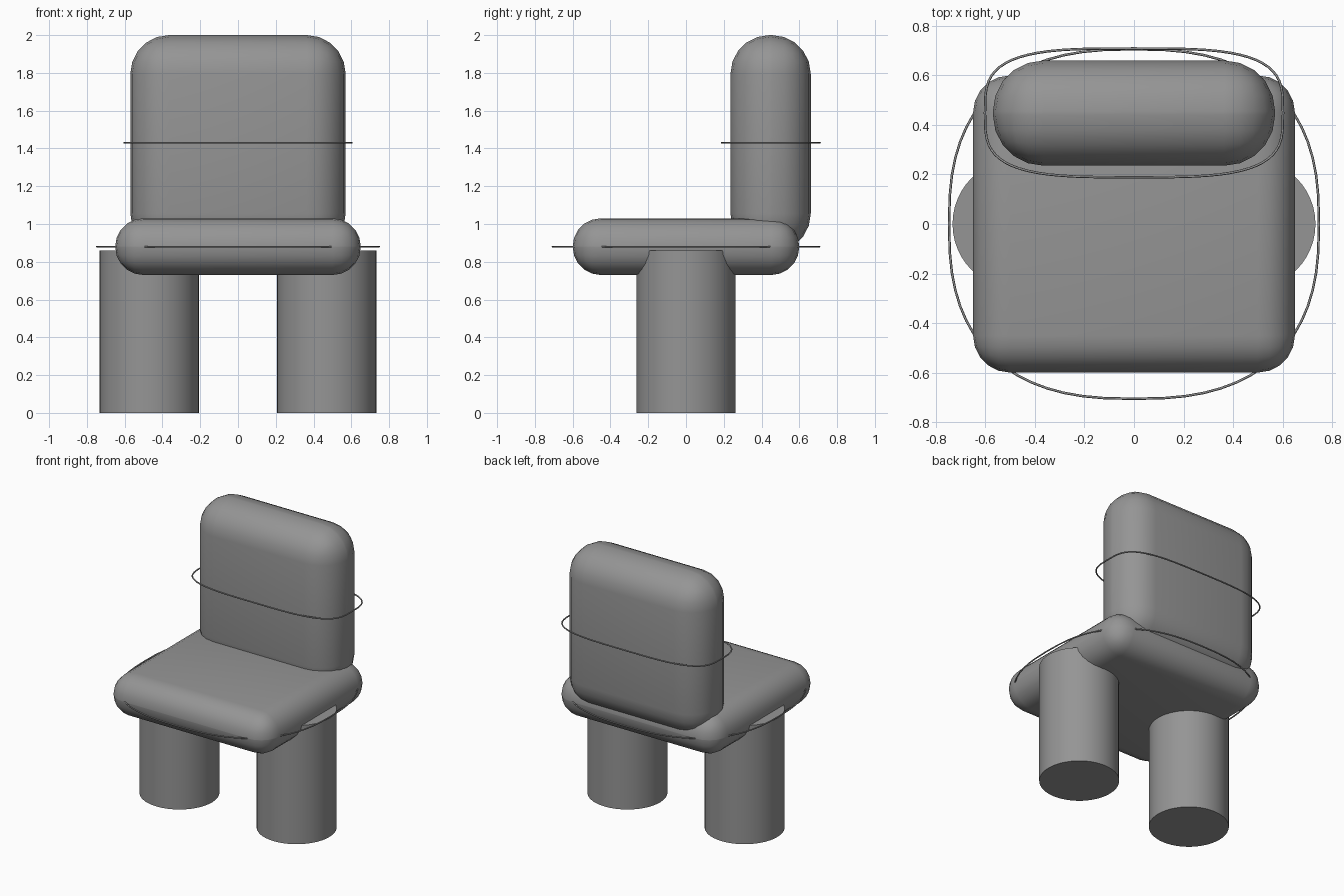
import bpy
from math import cos, sin, pi, copysign

cube = bpy.data.objects.get("Cube")
if cube:
    bpy.data.objects.remove(cube, do_unlink=True)


def make_material(name, value):
    mat = bpy.data.materials.new(name)
    mat.use_nodes = True
    mat.diffuse_color = (value, value, value, 1)
    mat.node_tree.nodes["Principled BSDF"].inputs["Base Color"].default_value = (value, value, value, 1)
    return mat


grey = make_material("soft grey", 0.3)


def finish(obj, name):
    obj.name = name
    obj.data.materials.append(grey)
    return obj


def cushion(name, center, size, radius):
    """Box with generously rounded edges."""
    bpy.ops.mesh.primitive_cube_add(size=1, location=center)
    obj = finish(bpy.context.object, name)
    obj.scale = size
    bpy.ops.object.transform_apply(location=False, rotation=False, scale=True)
    bevel = obj.modifiers.new("round edges", 'BEVEL')
    bevel.width = radius
    bevel.segments = 5
    bevel.limit_method = 'NONE'
    bpy.ops.object.modifier_apply(modifier=bevel.name)
    bpy.ops.object.shade_smooth_by_angle(angle=pi / 4)


def cord(name, center, half_x, half_y, power, count=64):
    """Thin wire loop following a rounded rectangle."""
    curve = bpy.data.curves.new(name, 'CURVE')
    curve.dimensions = '3D'
    curve.bevel_depth = 0.005
    curve.bevel_resolution = 1
    spline = curve.splines.new('POLY')
    spline.points.add(count - 1)
    spline.use_cyclic_u = True
    for i, point in enumerate(spline.points):
        c, s = cos(2 * pi * i / count), sin(2 * pi * i / count)
        x = half_x * copysign(abs(c) ** (2 / power), c)
        y = half_y * copysign(abs(s) ** (2 / power), s)
        point.co = (x, y, 0, 1)
    obj = bpy.data.objects.new(name, curve)
    obj.location = center
    bpy.context.collection.objects.link(obj)
    finish(obj, name)


# Cushions
cushion("seat", (0, 0, 0.88), (1.3, 1.2, 0.3), 0.149)
cushion("backrest", (0, 0.448, 1.425), (1.14, 0.425, 1.15), 0.205)

# Piping loops around the cushions
cord("seat_cord", (0, 0, 0.88), 0.747, 0.706, 2.55)
cord("backrest_cord", (0, 0.449, 1.43), 0.602, 0.26, 3.5)

# Round legs
for side, x in (("left", 0.47), ("right", -0.47)):
    bpy.ops.mesh.primitive_cylinder_add(vertices=48, radius=0.263, depth=0.86, location=(x, 0, 0.43))
    finish(bpy.context.object, side + "_leg")
    bpy.ops.object.shade_smooth_by_angle(angle=pi / 4)
